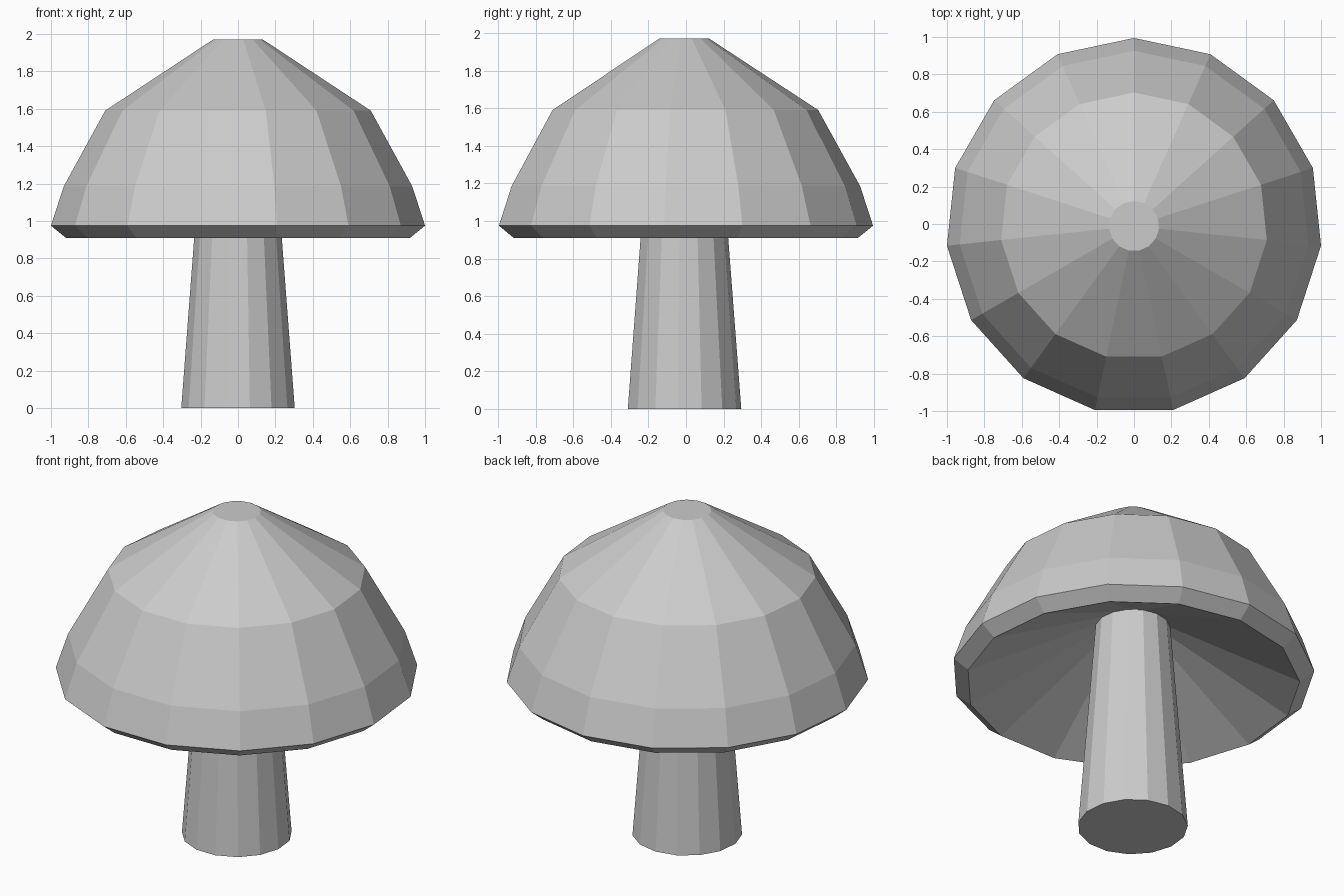
import bpy, bmesh
from math import cos, sin, pi

if "Cube" in bpy.data.objects:
    bpy.data.objects.remove(bpy.data.objects["Cube"])

SIDES = 15
Y_OFF = -0.011  # centres the odd-sided outline on y = 0


def lathe(name, profile, cap_start=False, cap_end=False):
    """Flat-faced revolve of (radius, height) points, one corner facing +y."""
    bm = bmesh.new()
    rings = []
    for r, z in profile:
        angles = [pi / 2 + 2 * pi * i / SIDES for i in range(SIDES)]
        rings.append([bm.verts.new((r * cos(a), r * sin(a) + Y_OFF, z)) for a in angles])
    for lo, hi in zip(rings, rings[1:]):
        for i in range(SIDES):
            j = (i + 1) % SIDES
            bm.faces.new((lo[i], lo[j], hi[j], hi[i]))
    if cap_start:
        bm.faces.new(rings[0][::-1])
    if cap_end:
        bm.faces.new(rings[-1])
    mesh = bpy.data.meshes.new(name)
    bm.to_mesh(mesh)
    bm.free()
    obj = bpy.data.objects.new(name, mesh)
    bpy.context.collection.objects.link(obj)
    return obj


JOIN = (0.208, 1.27)  # where the stem meets the hollow underside

# Tapered stem
lathe("stem", [(0.305, 0), JOIN], cap_start=True)

# Cap: hollow underside, bevelled rim, dome and small flat top
lathe("mushroom_cap", [JOIN, (0.925, 0.91), (1.0055, 0.975), (0.937, 1.185),
                       (0.714, 1.59), (0.134, 1.97)], cap_end=True)
